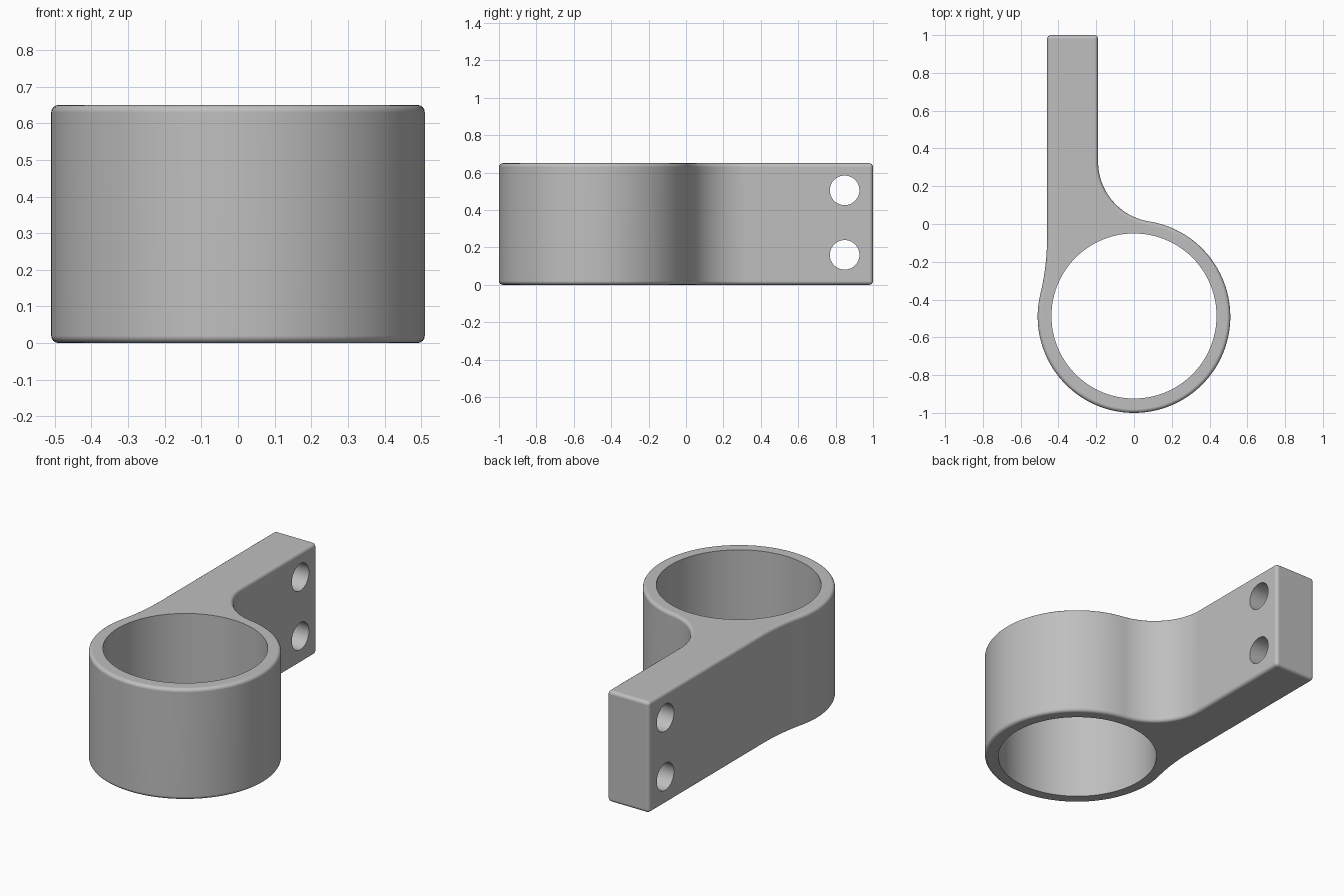
import bpy, bmesh
from math import sin, cos, atan2, hypot, sqrt, radians, pi, tau

if "Cube" in bpy.data.objects:
    bpy.data.objects.remove(bpy.data.objects["Cube"], do_unlink=True)

HEIGHT = 0.65
RING_Y, RING_R, BORE_R = -0.49, 0.51, 0.437
ARM_OUT, ARM_IN, ARM_END = -0.46, -0.19, 1.0
FILLET_R, BLEND_R = 0.32, 1.28
ROUND = 0.02

grey = bpy.data.materials.new("satin grey")
grey.use_nodes = True
grey.diffuse_color = (0.52, 0.52, 0.52, 1)
grey.node_tree.nodes["Principled BSDF"].inputs["Base Color"].default_value = grey.diffuse_color


def arc(cx, cy, r, start, end, steps):
    """Points along an arc, without its last point."""
    angles = [start + (end - start) * i / steps for i in range(steps)]
    return [(cx + r * cos(a), cy + r * sin(a)) for a in angles]


def tangent_centre(x, r):
    """Centre of an arc at this x that touches the ring from outside."""
    return x, RING_Y + sqrt((RING_R + r) ** 2 - x ** 2)


def outline():
    """Ring, inner fillet, arm end and outer blend, anticlockwise."""
    fx, fy = tangent_centre(ARM_IN + FILLET_R, FILLET_R)
    bx, by = tangent_centre(ARM_OUT - BLEND_R, BLEND_R)
    a_fillet = atan2(fy - RING_Y, fx)
    a_blend = atan2(by - RING_Y, bx)
    pts = arc(0, RING_Y, RING_R, a_blend, a_fillet + tau, 96)
    pts += arc(fx, fy, FILLET_R, a_fillet + pi, pi, 24)
    pts += [(ARM_IN, fy), (ARM_IN, ARM_END), (ARM_OUT, ARM_END)]
    pts += arc(bx, by, BLEND_R, 0, a_blend - pi, 10)
    return pts


def finish(bm, name):
    mesh = bpy.data.meshes.new(name)
    bmesh.ops.recalc_face_normals(bm, faces=bm.faces[:])
    bm.to_mesh(mesh)
    bm.free()
    mesh.materials.append(grey)
    obj = bpy.data.objects.new(name, mesh)
    bpy.context.collection.objects.link(obj)
    return obj


def cylinder(name, location, radius, depth, rotation=(0, 0, 0)):
    bpy.ops.mesh.primitive_cylinder_add(vertices=96, radius=radius, depth=depth,
                                        location=location, rotation=rotation)
    obj = bpy.context.object
    obj.name = name
    obj.data.materials.append(grey)
    obj.hide_render = True
    return obj


# Bracket body: extruded outline with rounded outer edges
bm = bmesh.new()
base = bm.faces.new([bm.verts.new((x, y, 0)) for x, y in outline()])
top = bmesh.ops.extrude_face_region(bm, geom=[base], use_keep_orig=True)
bmesh.ops.translate(bm, vec=(0, 0, HEIGHT),
                    verts=[v for v in top["geom"] if isinstance(v, bmesh.types.BMVert)])
bmesh.ops.recalc_face_normals(bm, faces=bm.faces[:])
edges = [e for e in bm.edges if e.calc_face_angle(0) > radians(40)]
bmesh.ops.bevel(bm, geom=edges, offset=ROUND, offset_type='OFFSET', segments=4,
                profile=0.5, affect='EDGES', clamp_overlap=True)
bracket = finish(bm, "clamp_bracket")

# Ring bore and two bolt holes through the arm
cutters = [cylinder("bore_cutter", (0, RING_Y + 0.003, HEIGHT / 2), BORE_R, 2)]
for z in (0.16, 0.505):
    cutters.append(cylinder("bolt_hole_cutter", ((ARM_IN + ARM_OUT) / 2, 0.848, z),
                            0.079, 1, (0, pi / 2, 0)))

bpy.ops.object.select_all(action='DESELECT')
bracket.select_set(True)
bpy.context.view_layer.objects.active = bracket
for cutter in cutters:
    cut = bracket.modifiers.new("cut", 'BOOLEAN')
    cut.operation, cut.solver, cut.object = 'DIFFERENCE', 'EXACT', cutter
    bpy.ops.object.modifier_apply(modifier=cut.name)
for cutter in cutters:
    bpy.data.objects.remove(cutter, do_unlink=True)

# Smooth shading with flat caps and crisp hole rims
bpy.ops.object.shade_smooth_by_angle(angle=radians(35))
weighted = bracket.modifiers.new("flat caps", 'WEIGHTED_NORMAL')
weighted.keep_sharp = True
